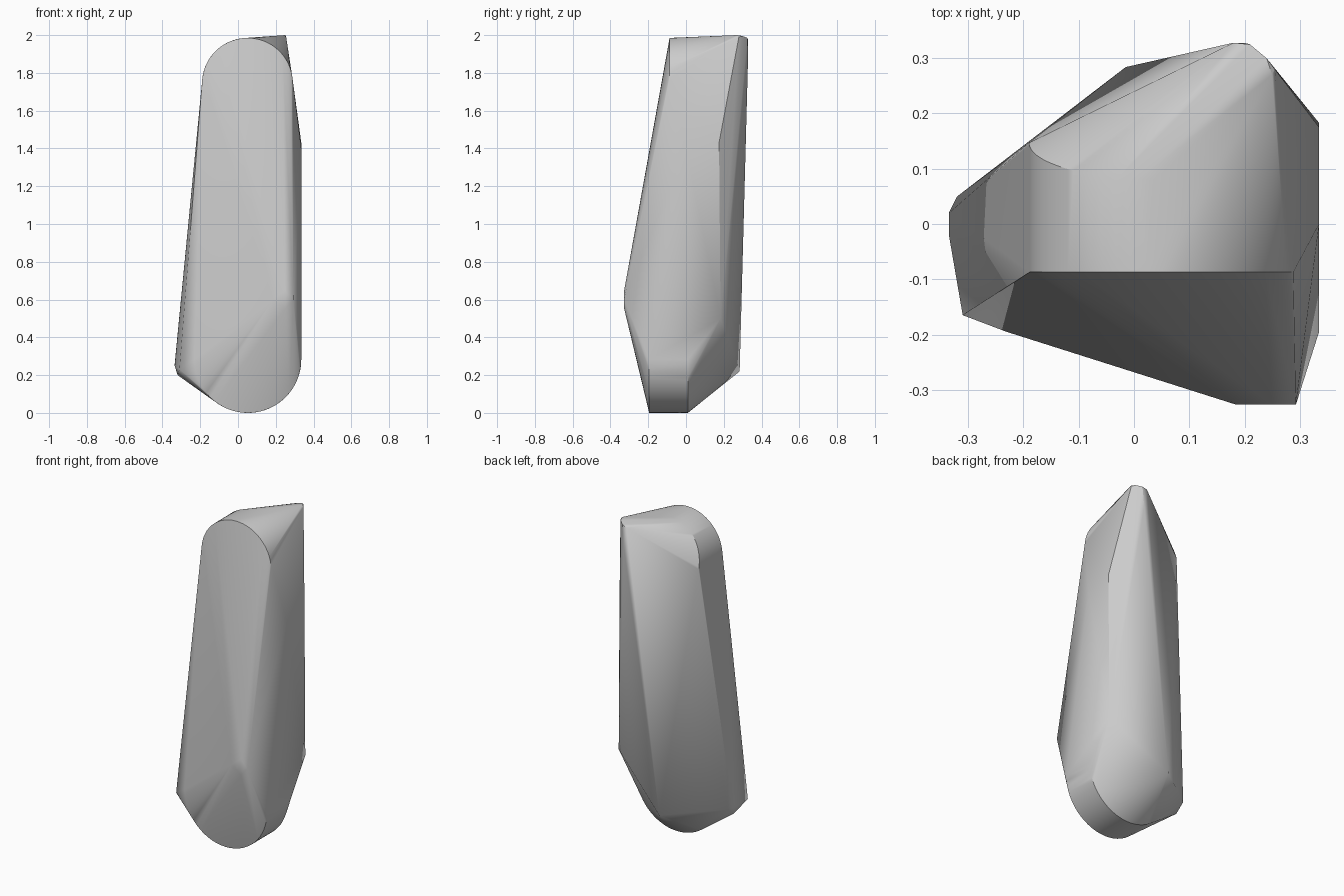
import bpy, bmesh, math

cube = bpy.data.objects.get("Cube")
if cube:
    bpy.data.objects.remove(cube, do_unlink=True)

# Single grey finish
grey = bpy.data.materials.new("plain_grey")
grey.use_nodes = True
colour = (0.6, 0.6, 0.6, 1)
grey.diffuse_color = colour
grey.node_tree.nodes["Principled BSDF"].inputs["Base Color"].default_value = colour


def arc(cx, cz, r, start, end, depth, steps=28):
    """Arc in the xz plane; depth gives y from height."""
    pts = []
    for i in range(steps + 1):
        a = math.radians(start + (end - start) * i / steps)
        z = cz + r * math.sin(a)
        pts.append((cx + r * math.cos(a), depth(z), z))
    return pts


points = []
# Rounded foot, front and back rims
points += arc(0.052, 0.283, 0.283, 180, 360, lambda z: -0.195)
points += arc(0.052, 0.283, 0.283, 225, 360, lambda z: 0.01)
# Rounded head, upright front rim and sloping back rim
points += arc(0.05, 1.745, 0.24, 0, 180, lambda z: -0.087)
points += arc(0.05, 1.745, 0.24, 90, 180, lambda z: 0.147 - 0.28 * (z - 1.745))
# Blunt peak at the back of the head
points += [(0.255, 0.28, 1.99), (0.25, 0.27, 2.0), (0.21, 0.325, 1.985),
           (0.18, 0.328, 1.975), (0.2, 0.328, 1.86), (0.24, 0.30, 1.995)]
# Flat side panel
points += [(0.335, 0.183, 0.5), (0.335, 0.175, 1.43), (0.335, 0.0, 1.4)]
# Ridge on the front
points += [(0.185, -0.327, 0.6), (0.25, -0.327, 0.55), (0.293, -0.327, 0.6),
           (0.25, -0.327, 0.65)]
# Low corners on the narrow side and the back
points += [(-0.31, -0.165, 0.23), (-0.335, -0.02, 0.25), (-0.335, 0.02, 0.26),
           (-0.32, 0.05, 0.25), (-0.32, -0.01, 0.2), (-0.015, 0.284, 0.22)]

# Stretch a tight skin over the outline points
bm = bmesh.new()
for p in points:
    bm.verts.new(p)
bmesh.ops.remove_doubles(bm, verts=bm.verts, dist=0.0005)
bmesh.ops.convex_hull(bm, input=bm.verts)
bmesh.ops.delete(bm, geom=[v for v in bm.verts if not v.link_faces], context="VERTS")
bmesh.ops.dissolve_limit(bm, angle_limit=math.radians(0.5), verts=bm.verts, edges=bm.edges)
bmesh.ops.recalc_face_normals(bm, faces=bm.faces)

mesh = bpy.data.meshes.new("faceted_body")
bm.to_mesh(mesh)
bm.free()
mesh.materials.append(grey)
body = bpy.data.objects.new("faceted_body", mesh)
bpy.context.collection.objects.link(body)

bpy.ops.object.select_all(action="DESELECT")
body.select_set(True)
bpy.context.view_layer.objects.active = body
bpy.ops.object.shade_smooth_by_angle(angle=math.radians(30))
